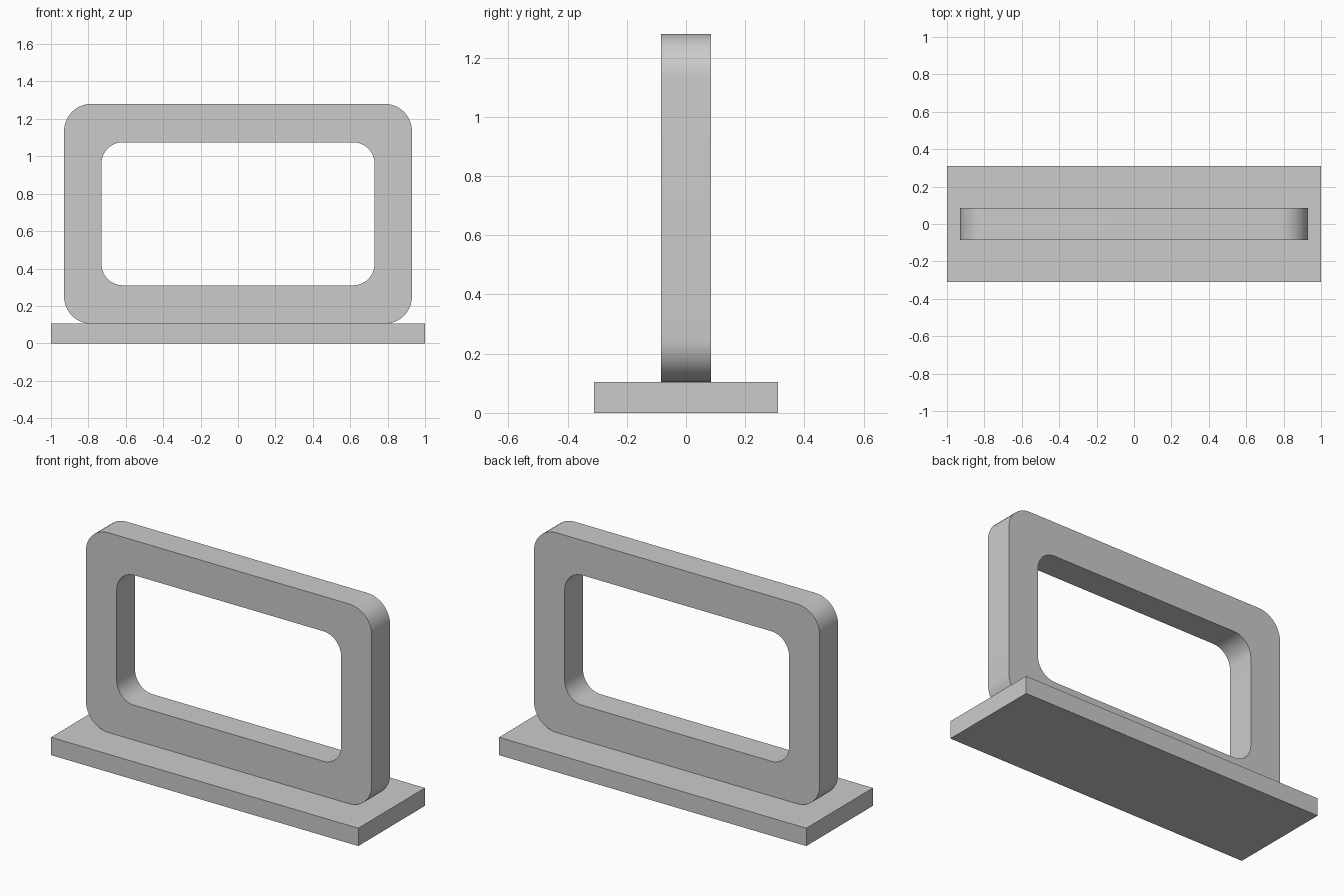
import bpy, bmesh, math

cube = bpy.data.objects.get("Cube")
if cube:
    bpy.data.objects.remove(cube, do_unlink=True)

BASE_TOP = 0.105
CORNER_STEPS = 12

grey = bpy.data.materials.new("neutral_grey")
grey.use_nodes = True
colour = (0.6, 0.6, 0.6, 1)
grey.diffuse_color = colour
grey.node_tree.nodes["Principled BSDF"].inputs["Base Color"].default_value = colour


def finish(name, bm):
    bmesh.ops.recalc_face_normals(bm, faces=bm.faces)
    mesh = bpy.data.meshes.new(name)
    bm.to_mesh(mesh)
    bm.free()
    mesh.materials.append(grey)
    obj = bpy.data.objects.new(name, mesh)
    bpy.context.collection.objects.link(obj)
    return obj


def rounded_rect(half_w, bottom, top, radius):
    """Outline in x, z, counter-clockwise from the upper right corner."""
    points = []
    corners = ((1, 1), (-1, 1), (-1, -1), (1, -1))
    for i, (sx, sz) in enumerate(corners):
        cx = sx * (half_w - radius)
        cz = top - radius if sz > 0 else bottom + radius
        for k in range(CORNER_STEPS + 1):
            a = math.pi / 2 * (i + k / CORNER_STEPS)
            points.append((cx + radius * math.cos(a), cz + radius * math.sin(a)))
    return points


# Flat base plate
bm = bmesh.new()
bmesh.ops.create_cube(bm, size=1)
for v in bm.verts:
    v.co.x *= 2
    v.co.y *= 0.62
    v.co.z = (v.co.z + 0.5) * BASE_TOP
finish("base_plate", bm)

# Upright rounded frame with a window through it
outer = rounded_rect(0.93, BASE_TOP, 1.28, 0.145)
inner = rounded_rect(0.73, 0.31, 1.075, 0.115)
bm = bmesh.new()
rings = [[bm.verts.new((x, y, z)) for x, z in outline]
         for outline, y in ((outer, -0.085), (outer, 0.085), (inner, 0.085), (inner, -0.085))]
count = len(outer)
for r in range(4):
    a, b = rings[r], rings[(r + 1) % 4]
    for i in range(count):
        j = (i + 1) % count
        bm.faces.new((a[i], a[j], b[j], b[i]))
frame = finish("upright_frame", bm)

bpy.ops.object.select_all(action="DESELECT")
frame.select_set(True)
bpy.context.view_layer.objects.active = frame
bpy.ops.object.shade_smooth_by_angle(angle=math.radians(30))
